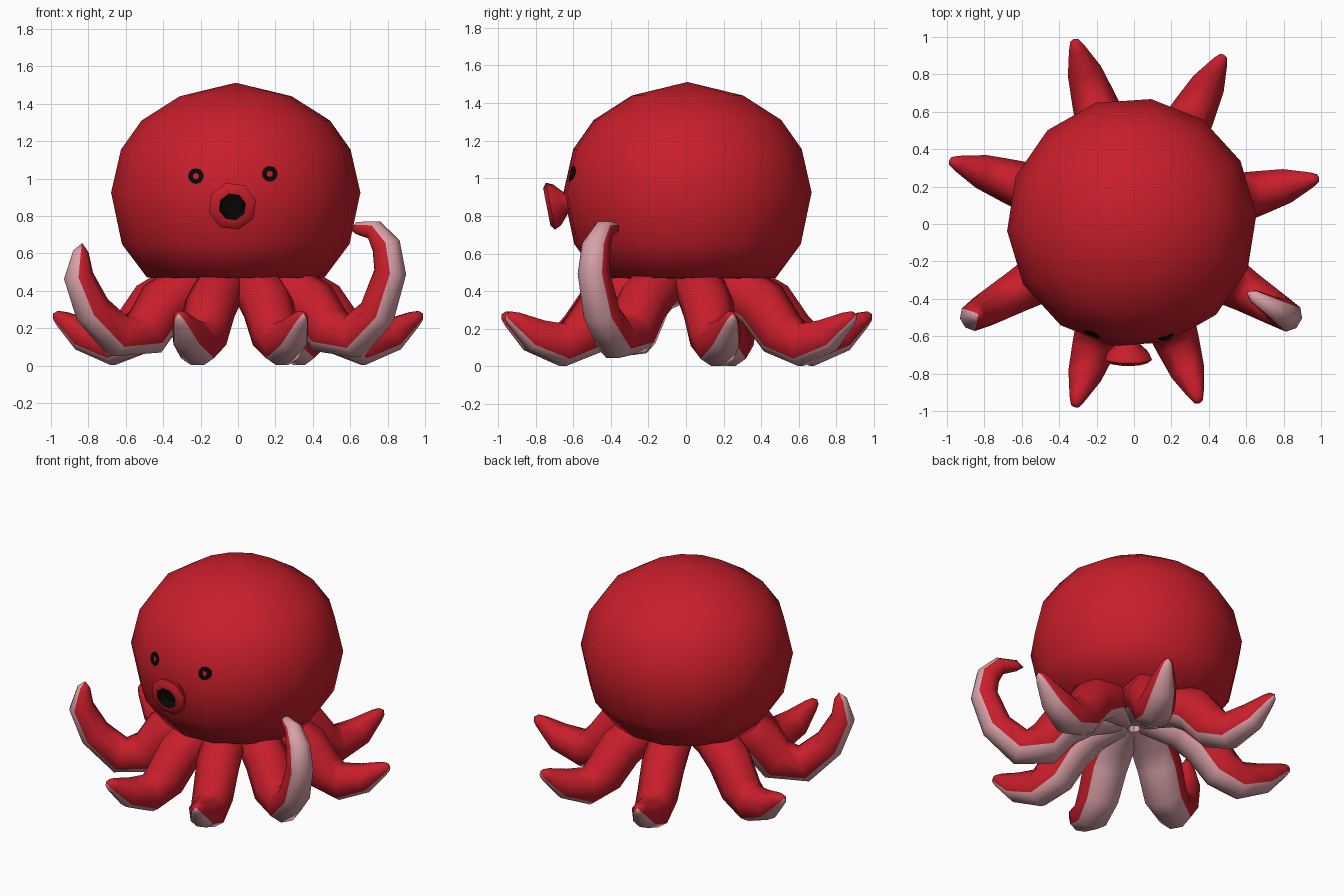
import bpy, bmesh, math
from mathutils import Vector, Matrix
from mathutils.bvhtree import BVHTree

if "Cube" in bpy.data.objects:
    bpy.data.objects.remove(bpy.data.objects["Cube"])


def material(name, rgb):
    m = bpy.data.materials.new(name)
    m.diffuse_color = (*rgb, 1)
    m.use_nodes = True
    m.node_tree.nodes["Principled BSDF"].inputs["Base Color"].default_value = m.diffuse_color
    return m


RED = material("red skin", (0.58, 0.013, 0.024))
PINK = material("pink underside", (0.69, 0.36, 0.39))
BLACK = material("black", (0.002, 0.002, 0.002))


def finish(bm, name, mats, sharp=60):
    bmesh.ops.recalc_face_normals(bm, faces=bm.faces)
    me = bpy.data.meshes.new(name)
    bm.to_mesh(me)
    bm.free()
    for m in mats:
        me.materials.append(m)
    ob = bpy.data.objects.new(name, me)
    bpy.context.collection.objects.link(ob)
    bpy.ops.object.select_all(action='DESELECT')
    ob.select_set(True)
    bpy.context.view_layer.objects.active = ob
    bpy.ops.object.shade_smooth_by_angle(angle=math.radians(sharp))
    return ob


def skin(bm, rings, start=None, end=None, mat=lambda ring, side: 0):
    """Join rings of points with quads; close the ends to a point if given."""
    loops = [[bm.verts.new(p) for p in r] for r in rings]
    n = len(loops[0])
    for i in range(len(loops) - 1):
        a, b = loops[i], loops[i + 1]
        for j in range(n):
            k = (j + 1) % n
            bm.faces.new((a[j], a[k], b[k], b[j])).material_index = mat(i, j)
    for tip, loop, i in ((start, loops[0], -1), (end, loops[-1], len(loops) - 1)):
        if tip is not None:
            v = bm.verts.new(tip)
            for j in range(n):
                bm.faces.new((loop[j], loop[(j + 1) % n], v)).material_index = mat(i, j)


def circle(r, z, n, turn=0.0):
    return [Vector((r * math.cos(turn + math.tau * j / n),
                    r * math.sin(turn + math.tau * j / n), z)) for j in range(n)]


# Head: rounded dome narrowing to a flat underside
profile = [(.30, 1.44), (.505, 1.31), (.615, 1.155), (.668, .925), (.61, .65), (.475, .47)]
bm = bmesh.new()
skin(bm, [circle(r, z, 14, math.radians(81)) for r, z in profile],
     Vector((0, 0, 1.512)), Vector((0, 0, .46)))
bmesh.ops.translate(bm, verts=bm.verts, vec=(-.012, .008, 0))
bmesh.ops.recalc_face_normals(bm, faces=bm.faces)
head_surface = BVHTree.FromBMesh(bm)
finish(bm, "head", [RED])


# Eyes: thin black rings laid on the head surface
def on_head(x, z, lift):
    hit = head_surface.ray_cast(Vector((x, -3, z)), Vector((0, 1, 0)))[0]
    return hit + Vector((0, -lift, 0))


for name, ex, ez in (("left_eye", -.225, 1.013), ("right_eye", .17, 1.025)):
    def eye_ring(r, lift):
        return [on_head(ex + r * math.cos(math.tau * j / 12),
                        ez + r * math.sin(math.tau * j / 12), lift) for j in range(12)]
    bm = bmesh.new()
    skin(bm, [eye_ring(.042, -.002), eye_ring(.042, .004),
              eye_ring(.016, .004), eye_ring(.016, -.002)])
    finish(bm, name, [BLACK], 40)

# Mouth: flared funnel with a dark hollow, aimed slightly downwards
lip = [(-.06, .05), (.0, .058), (.05, .115), (.085, .131), (.105, .105), (.105, .073), (.05, .058)]
bm = bmesh.new()
skin(bm, [circle(r, d, 8, math.radians(15)) for d, r in lip], None, Vector((0, 0, .04)),
     lambda i, j: 1 if i >= 5 else 0)
place = Matrix.Translation((-.03, -.637, .868)) @ Matrix.Rotation(math.radians(101), 4, 'X')
bmesh.ops.transform(bm, matrix=place, verts=bm.verts)
finish(bm, "mouth", [RED, BLACK])

# Arms: (distance from centre, height, thickness) along each centreline
ROOT = [(.05, .45, .11), (.30, .425, .14), (.46, .33, .143)]
LOW = ROOT + [(.58, .175, .135), (.70, .117, .12), (.86, .168, .094), (.98, .25, .047),
              (1.015, .27, .028), (1.03, .278, 0)]
CURLED = ROOT + [(.57, .185, .138), (.72, .15, .118), (.87, .285, .10), (.95, .50, .087),
                 (.925, .64, .078), (.85, .725, .056), (.745, .735, .035), (.70, .728, 0)]
RAISED = ROOT + [(.57, .18, .138), (.74, .155, .118), (.90, .30, .10), (.985, .48, .08),
                 (.97, .61, .042), (.962, .655, 0)]


def arm(name, path, degrees, stretch=1.0, pink=50):
    """Tapered tube; the three lowest sides, within the pink angle, are pink."""
    section = [-pink, -pink / 3, pink / 3] + [pink + (360 - 2 * pink) / 5 * k for k in range(5)]
    out = Vector((math.cos(math.radians(degrees)), math.sin(math.radians(degrees)), 0))
    up = Vector((0, 0, 1))
    side = up.cross(out)
    pts = [out * r * stretch + up * z for r, z, _ in path]
    rings = []
    for i in range(len(pts) - 1):
        t = (pts[i + 1] - pts[max(i - 1, 0)]).normalized()
        top = t.cross(side)
        rings.append([pts[i] + path[i][2] * (math.sin(a) * side - math.cos(a) * top)
                      for a in map(math.radians, section)])
    bm = bmesh.new()
    skin(bm, rings, pts[0], pts[-1], lambda i, j: 1 if j < 3 else 0)
    finish(bm, name, [RED, PINK])


for name, deg, reach in (("front_left_arm", -108, 1.03), ("front_right_arm", -70, 1.02),
                         ("right_arm", 14, 1.02), ("back_right_arm", 62, 1.025),
                         ("back_left_arm", 108, 1.04), ("left_arm", 161, 1.045)):
    arm(name, LOW, deg, reach / 1.03)
arm("right_curled_arm", CURLED, -31, pink=60)
arm("left_raised_arm", RAISED, -150, pink=60)
